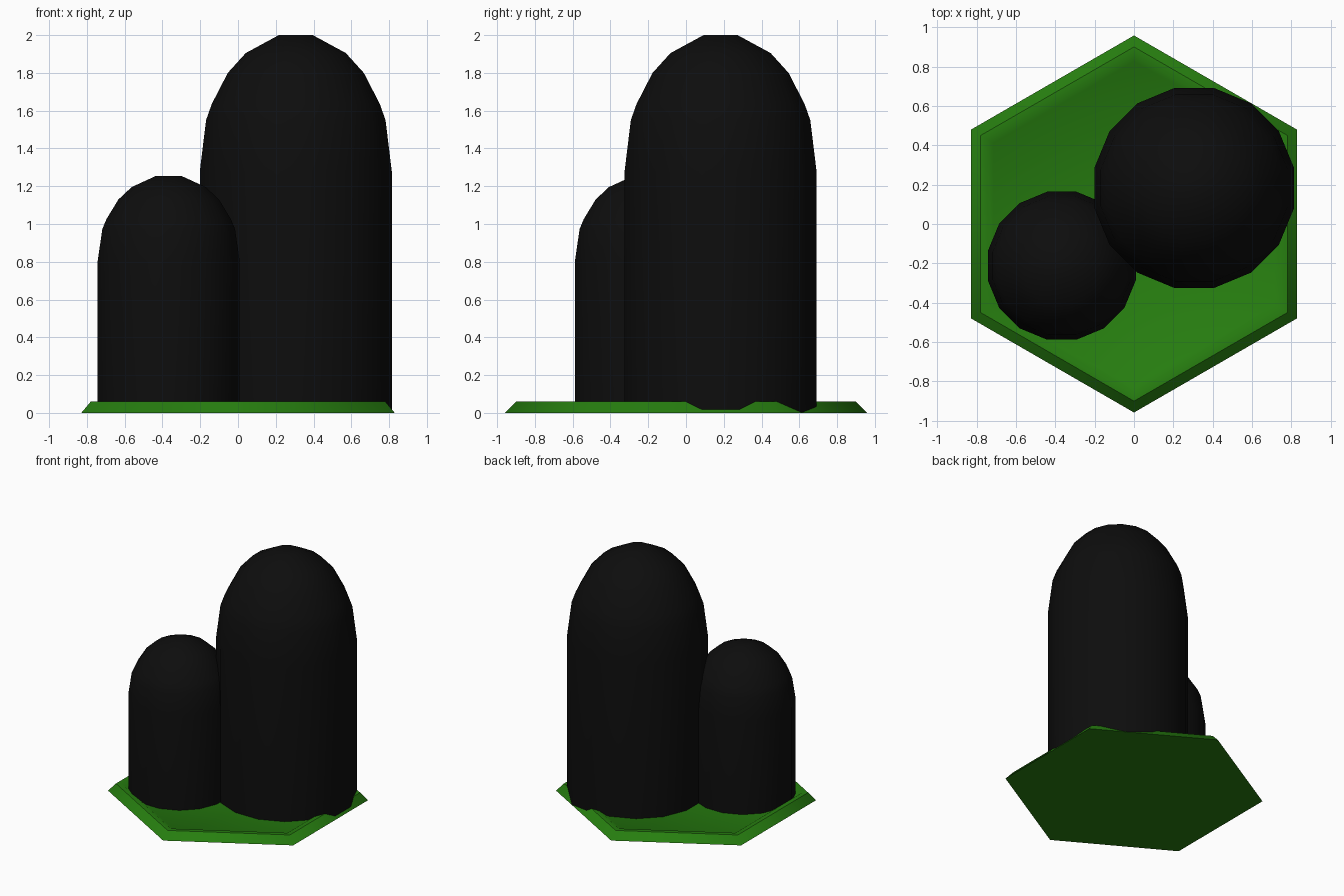
import bpy, bmesh, math

if "Cube" in bpy.data.objects:
    bpy.data.objects.remove(bpy.data.objects["Cube"])


def material(name, rgb):
    m = bpy.data.materials.new(name)
    m.diffuse_color = (*rgb, 1)
    m.use_nodes = True
    m.node_tree.nodes["Principled BSDF"].inputs["Base Color"].default_value = m.diffuse_color
    return m


def lathe(name, rings, sides, start, mat, centre=(0, 0), smooth_angle=40):
    """Stack polygon rings of (radius, z), joined by quads and capped at both ends."""
    bm = bmesh.new()
    loops = []
    for r, z in rings:
        loops.append([bm.verts.new((r * math.cos(start + i * math.tau / sides),
                                    r * math.sin(start + i * math.tau / sides), z))
                      for i in range(sides)])
    for a, b in zip(loops, loops[1:]):
        for i in range(sides):
            j = (i + 1) % sides
            bm.faces.new((a[i], a[j], b[j], b[i]))
    bm.faces.new(loops[0][::-1])
    bm.faces.new(loops[-1])
    mesh = bpy.data.meshes.new(name)
    bm.to_mesh(mesh)
    bm.free()
    mesh.materials.append(mat)
    obj = bpy.data.objects.new(name, mesh)
    bpy.context.collection.objects.link(obj)
    obj.location = (*centre, 0)
    bpy.ops.object.select_all(action='DESELECT')
    obj.select_set(True)
    bpy.context.view_layer.objects.active = obj
    bpy.ops.object.shade_smooth_by_angle(angle=math.radians(smooth_angle))
    return obj


green = material("grass_green", (0.02, 0.21, 0.005))
black = material("near_black", (0.004, 0.004, 0.004))

# Hexagonal base with a bevelled rim and a shallow sunken floor
lathe("hexagon_base",
      [(0.958, 0), (0.90, 0.06), (0.86, 0.06), (0.825, 0.04)],
      6, math.pi / 2, green, smooth_angle=50)

# Round-topped column profile: (width to flat side, height)
profile = [(0.508, 0.0), (0.508, 1.28), (0.475, 1.55), (0.445, 1.635),
           (0.36, 1.80), (0.265, 1.905), (0.09, 2.0)]


def column(name, centre, width, height):
    k = 1 / math.cos(math.pi / 16)
    rings = [(r * k * width, max(z * height, 0.003)) for r, z in profile]
    lathe(name, rings, 16, math.pi / 16, black, centre)


# Tall and short columns
column("tall_column", (0.306, 0.183), 1.0, 1.0)
column("short_column", (-0.367, -0.212), 0.74, 0.6275)
